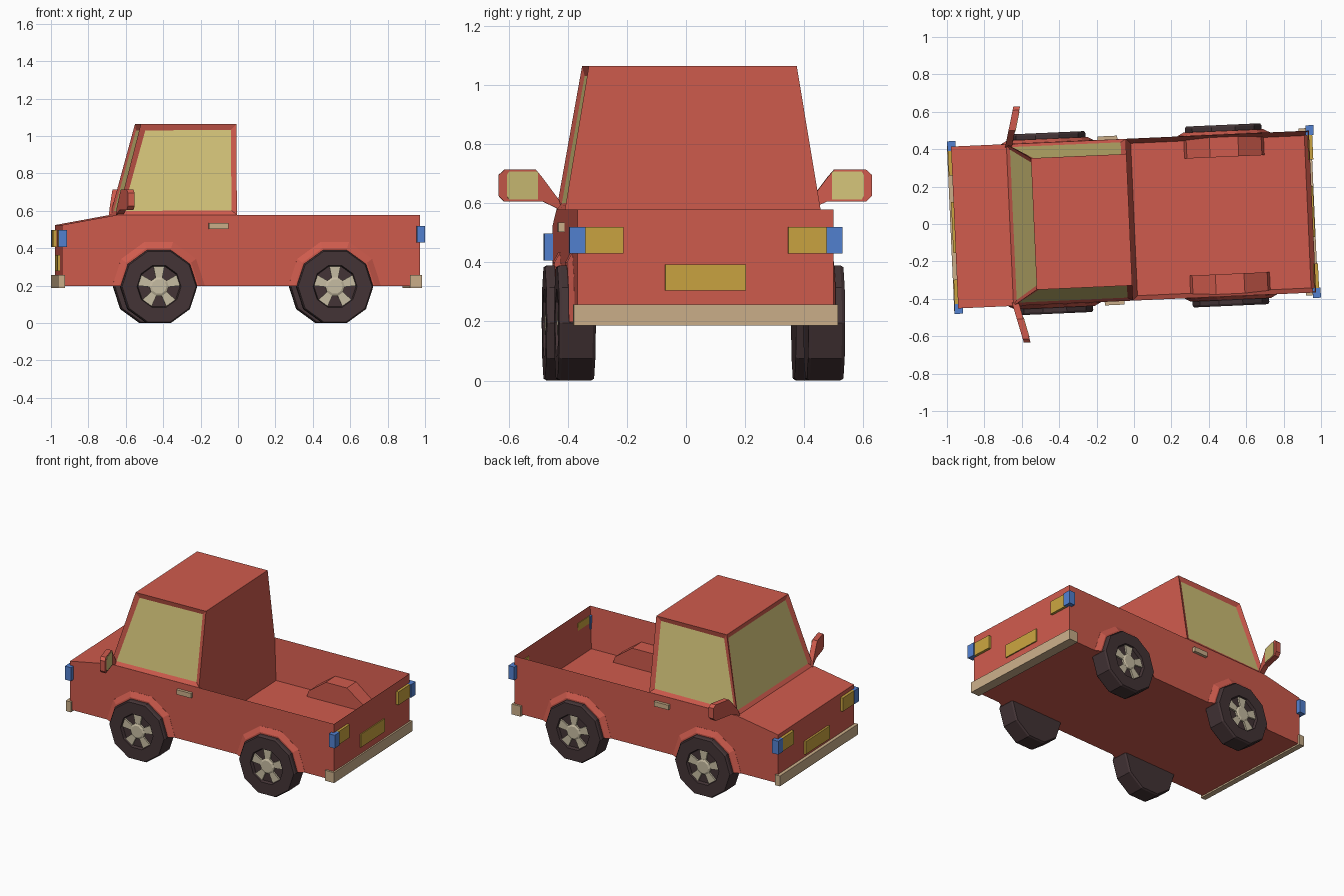
import bpy, bmesh, math
from mathutils import Matrix, Vector

if "Cube" in bpy.data.objects:
    bpy.data.objects.remove(bpy.data.objects["Cube"])

# the whole truck stands slightly turned about z
PLACE = Matrix.Translation((0, 0.024, 0)) @ Matrix.Rotation(0.0445, 4, 'Z')


def colour(name, r, g, b):
    m = bpy.data.materials.new(name)
    lin = [((c / 255 + 0.055) / 1.055) ** 2.4 for c in (r, g, b)]
    m.diffuse_color = (*lin, 1)
    m.use_nodes = True
    m.node_tree.nodes["Principled BSDF"].inputs["Base Color"].default_value = m.diffuse_color
    return m


RED = colour("red paint", 207, 91, 77)
GLASS = colour("window straw", 211, 195, 121)
GOLD = colour("lamp gold", 202, 164, 64)
BLUE = colour("signal blue", 82, 129, 208)
TAN = colour("bumper tan", 203, 175, 138)
TYRE = colour("tyre dark", 68, 52, 54)
HUB = colour("hub cream", 200, 189, 163)


def loft(bm, rings):
    """Skin a list of equal rings and close both ends."""
    vs = [[bm.verts.new(p) for p in r] for r in rings]
    n = len(vs[0])
    for a, b in zip(vs, vs[1:]):
        for i in range(n):
            j = (i + 1) % n
            bm.faces.new((a[i], a[j], b[j], b[i]))
    bm.faces.new(vs[0])
    bm.faces.new(vs[-1])
    bmesh.ops.recalc_face_normals(bm, faces=bm.faces[:])


def finish(name, bm, *mats):
    bm.transform(PLACE)
    me = bpy.data.meshes.new(name)
    bm.to_mesh(me)
    bm.free()
    for m in mats:
        me.materials.append(m)
    ob = bpy.data.objects.new(name, me)
    bpy.context.collection.objects.link(ob)
    return ob


def box(name, mat, x, y, z):
    bm = bmesh.new()
    loft(bm, [[(x[0], y[0], h), (x[1], y[0], h), (x[1], y[1], h), (x[0], y[1], h)] for h in z])
    return finish(name, bm, mat)


def decagon(cx, y, cz, r):
    return [(cx + r * math.cos(k * math.pi / 5), y, cz + r * math.sin(k * math.pi / 5))
            for k in range(10)]


# body: side profile pulled across, with the bed sunk into the rear top face
W = 0.433
profile = [(-.96, .197), (-.96, .524), (-.665, .578), (-.025, .578), (.955, .578), (.955, .197)]
bm = bmesh.new()
loft(bm, [[(x, y, z) for x, z in profile] for y in (-W, W)])
bed = [f for f in bm.faces if f.normal.z > .9 and f.calc_center_median().x > .2]
bmesh.ops.inset_individual(bm, faces=bed, thickness=0.036)
bmesh.ops.translate(bm, verts=bed[0].verts[:], vec=(0, 0, -0.275))
finish("body", bm, RED)

# cab with recessed windscreen and side windows
bm = bmesh.new()
loft(bm, [[(x0, -w, z), (-.025, -w, z), (-.025, w, z), (x0, w, z)]
          for x0, w, z in ((-.665, W, .577), (-.536, .352, 1.063))])
panes = [f for f in bm.faces if f.normal.x < -.5 or abs(f.normal.y) > .5]
bmesh.ops.inset_individual(bm, faces=panes, thickness=0.04, depth=-0.013)
for f in panes:
    f.material_index = 1
finish("cab", bm, RED, GLASS)

# bumpers and number plates
box("front_bumper", TAN, (-.982, -.945), (-.447, .447), (.187, .257))
box("rear_bumper", TAN, (.90, .966), (-.447, .447), (.187, .257))
box("front_plate", GOLD, (-.973, -.95), (-.137, .137), (.278, .364))
box("rear_plate", GOLD, (.945, .963), (-.137, .137), (.304, .392))

for side, s in (("right", -1), ("left", 1)):
    # lamps with blue corner signals
    for end, xa, xb, xc, z in (("front", -.978, -.95, -.935, (.406, .497)),
                               ("rear", .972, .945, .937, (.43, .519))):
        e = math.copysign(.98, xa)
        box(f"{end}_{side}_lamp", GOLD, (xa, xb), (s * .279, s * .41), z)
        box(f"{end}_{side}_signal", BLUE, (e, xc), (s * .408, s * .462), z)

    # door handle
    box(f"{side}_door_handle", TAN, (-.176, -.07), (s * .42, s * .452), (.503, .535))

    # mirror: outline seen from behind, swept backwards
    def sweep(y, dx):
        return -.65 + (y - .43) * .25 + dx
    outline = [(.632, .625), (.632, .695), (.612, .713), (.505, .713), (.485, .69),
               (.425, .61), (.415, .575), (.48, .605), (.612, .605)]
    bm = bmesh.new()
    loft(bm, [[(sweep(y, d), s * y, z) for y, z in outline] for d in (-.018, .018)])
    finish(f"{side}_mirror", bm, RED)
    pane = [(.497, .612), (.597, .612), (.604, .625), (.604, .695), (.597, .707), (.497, .707)]
    bm = bmesh.new()
    loft(bm, [[(sweep(y, d), s * y, z) for y, z in pane] for d in (.015, .021)])
    finish(f"{side}_mirror_glass", bm, GLASS)

    for end, cx in (("front", -.444), ("rear", .498)):
        # wheel arch: half decagon, tapered flare outside, hump in the bed
        bm = bmesh.new()
        loft(bm, [decagon(cx, s * y, .197, r)
                  for y, r in ((.313, .248), (.434, .248), (.452, .214))])
        cut = bmesh.ops.bisect_plane(bm, geom=bm.verts[:] + bm.edges[:] + bm.faces[:],
                                     plane_co=(0, 0, .1975), plane_no=(0, 0, 1), clear_inner=True)
        bmesh.ops.holes_fill(bm, edges=[g for g in cut["geom_cut"]
                                        if isinstance(g, bmesh.types.BMEdge)])
        finish(f"{end}_{side}_arch", bm, RED)

        # tyre with a recessed centre
        bm = bmesh.new()
        loft(bm, [decagon(cx, s * y, .195, r) for y, r in
                  ((.36, .198), (.37, .205), (.473, .205), (.484, .198), (.484, .118), (.464, .112))])
        finish(f"{end}_{side}_tyre", bm, TYRE)

        # hub with five flared spokes
        bm = bmesh.new()
        loft(bm, [decagon(cx, s * y, .195, r) for y, r in ((.46, .052), (.476, .052), (.482, .04))])
        for k in range(5):
            turn = Matrix.Rotation(k * math.tau / 5, 3, 'Y')
            spoke = [(-.016, .04), (.016, .04), (.03, .108), (-.03, .108)]
            loft(bm, [[Vector((cx, s * y, .195)) + turn @ Vector((u, 0, v)) for u, v in spoke]
                      for y in (.46, .475)])
        finish(f"{end}_{side}_hub", bm, HUB)
